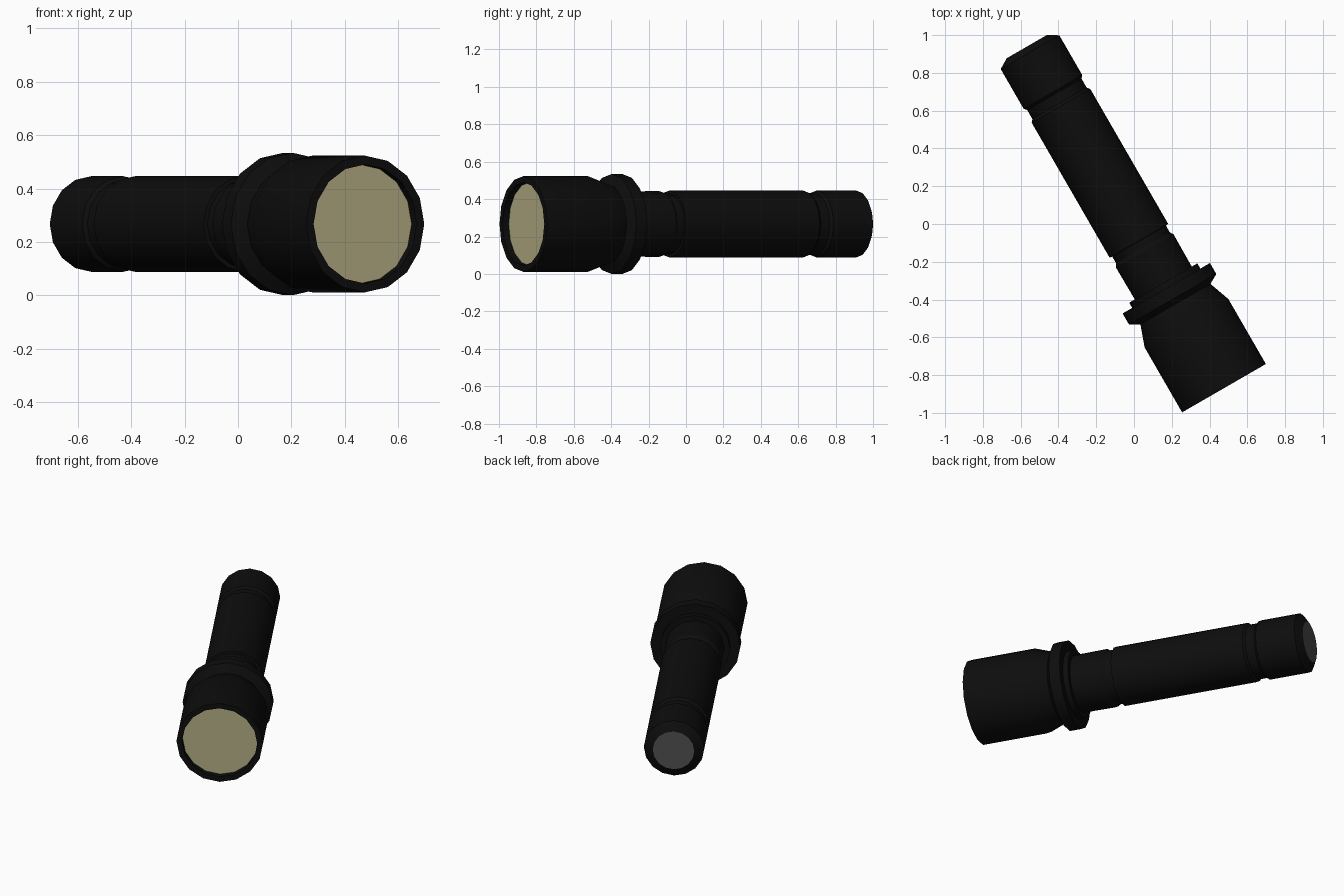
import bpy, bmesh, math
from mathutils import Vector

if "Cube" in bpy.data.objects:
    bpy.data.objects.remove(bpy.data.objects["Cube"])

SIDES = 16
A = math.radians(30)
D = Vector((math.sin(A), -math.cos(A), 0))   # flashlight axis, towards the lens
U = Vector((math.cos(A), math.sin(A), 0))    # sideways
Z = Vector((0, 0, 1))
CENTRE = U * -0.022 + Z * 0.267


def material(name, rgb):
    m = bpy.data.materials.new(name)
    m.diffuse_color = (*rgb, 1)
    m.use_nodes = True
    m.node_tree.nodes["Principled BSDF"].inputs["Base Color"].default_value = m.diffuse_color
    return m


black = material("black casing", (0.004, 0.004, 0.004))
cream = material("cream lens", (0.46, 0.425, 0.235))
grey = material("grey rubber", (0.08, 0.08, 0.08))


def ring(bm, s, r):
    return [bm.verts.new(CENTRE + D * s
                         + U * (r * math.cos(2 * math.pi * i / SIDES))
                         + Z * (r * math.sin(2 * math.pi * i / SIDES)))
            for i in range(SIDES)]


def finish(name, bm, mat):
    me = bpy.data.meshes.new(name)
    bm.to_mesh(me)
    bm.free()
    me.materials.append(mat)
    ob = bpy.data.objects.new(name, me)
    bpy.context.collection.objects.link(ob)
    bpy.ops.object.select_all(action='DESELECT')
    ob.select_set(True)
    bpy.context.view_layer.objects.active = ob
    bpy.ops.object.shade_smooth_by_angle(angle=math.radians(30))


def lathe(name, profile, mat):
    """Turn (position along axis, radius) pairs, tail to head."""
    bm = bmesh.new()
    rings = [ring(bm, s, r) for s, r in profile]
    for a, b in zip(rings, rings[1:]):
        for j in range(SIDES):
            k = (j + 1) % SIDES
            bm.faces.new((a[j], a[k], b[k], b[j]))
    finish(name, bm, mat)


def disc(name, s, r, mat, forward):
    bm = bmesh.new()
    v = ring(bm, s, r)
    bm.faces.new(v if forward else v[::-1])
    finish(name, bm, mat)


# Tail cap with bevelled end, and its grey switch
lathe("tail_cap", [(-1.097, 0.123), (-1.063, 0.179), (-0.82, 0.179),
                   (-0.805, 0.166)], black)
disc("tail_switch", -1.097, 0.123, grey, False)

# Main barrel between the two grooves
lathe("barrel", [(-0.805, 0.166), (-0.75, 0.166), (-0.735, 0.179),
                 (0.09, 0.179), (0.092, 0.164)], black)

# Neck
lathe("neck", [(0.092, 0.164), (0.132, 0.164), (0.152, 0.176),
               (0.348, 0.174)], black)

# Stepped collar
lathe("collar", [(0.348, 0.174), (0.348, 0.208), (0.38, 0.208),
                 (0.38, 0.267), (0.447, 0.267), (0.477, 0.214)], black)

# Flared head with a recessed front
lathe("head", [(0.477, 0.214), (0.594, 0.256), (0.991, 0.256),
               (0.991, 0.223), (0.953, 0.223)], black)
disc("lens", 0.953, 0.223, cream, True)
